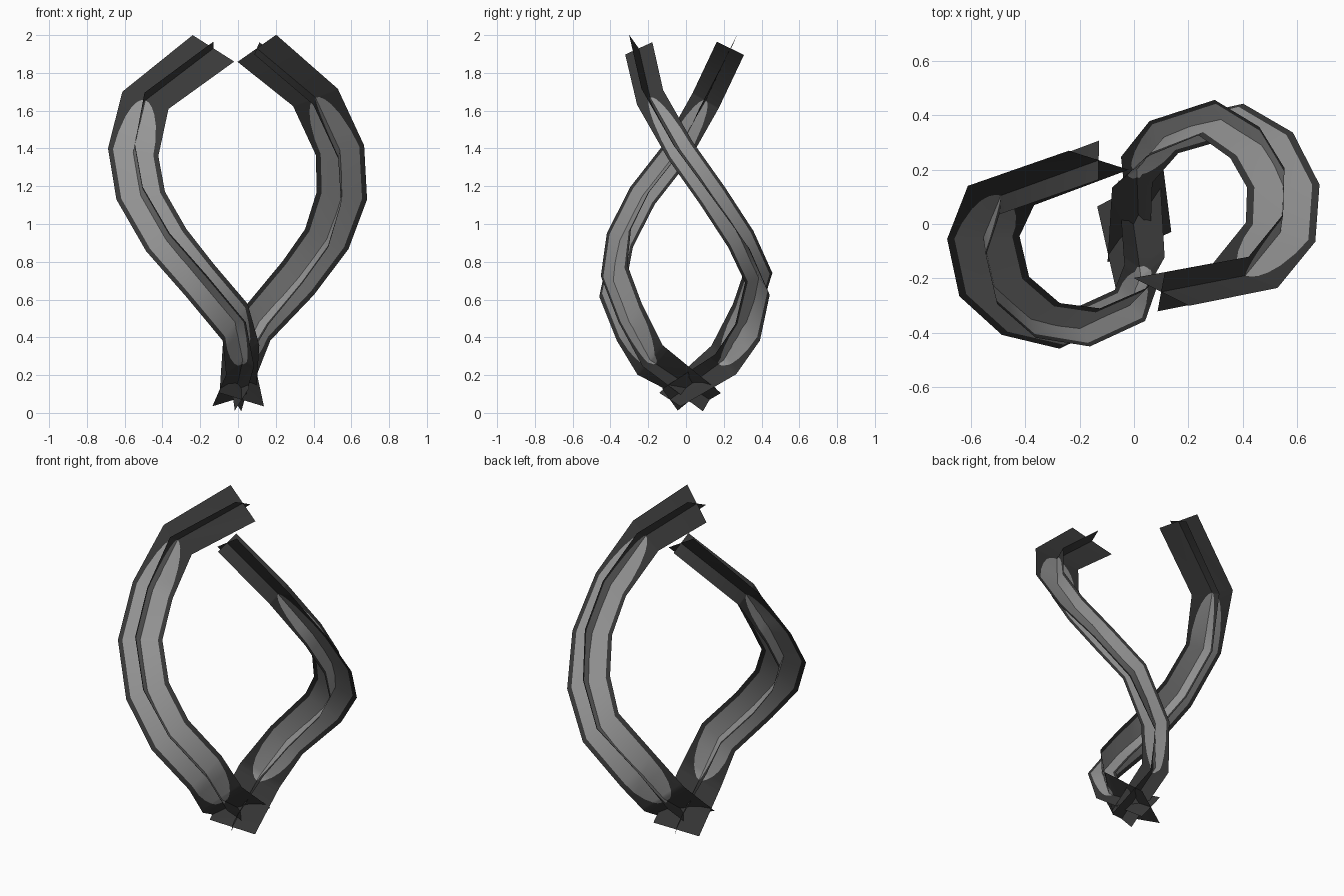
import bpy, bmesh, math
from mathutils import Vector

old = bpy.data.objects.get("Cube")
if old:
    bpy.data.objects.remove(old, do_unlink=True)


def material(name, grey):
    m = bpy.data.materials.new(name)
    m.use_nodes = True
    color = (grey, grey, grey, 1)
    m.diffuse_color = color
    m.node_tree.nodes["Principled BSDF"].inputs["Base Color"].default_value = color
    return m


DARK = material("dark grey", 0.04)
LIGHT = material("light grey", 0.31)

# Path of each arm, top to base: centre and direction of the wide fin
LEFT_PATH = [
    ((0.10, -0.25, 1.93), (0.10, -0.05, 0.07)),
    ((0.41, -0.19, 1.67), (0.117, -0.045, 0.045)),
    ((0.54, -0.03, 1.39), (0.127, -0.035, 0.025)),
    ((0.55, 0.14, 1.15), (0.132, 0.005, -0.02)),
    ((0.47, 0.29, 0.92), (0.11, 0.045, -0.05)),
    ((0.32, 0.385, 0.715), (0.078, 0.055, -0.085)),
    ((0.11, 0.32, 0.48), (0.06, 0.07, -0.095)),
    ((0.01, 0.20, 0.28), (0.09, 0.065, -0.075)),
    ((0.02, -0.085, 0.07), (0.115, 0.055, -0.035)),
]
RIGHT_PATH = [
    ((-0.13, 0.235, 1.93), (-0.11, 0.035, 0.07)),
    ((-0.49, 0.105, 1.655), (-0.12, 0.035, 0.045)),
    ((-0.555, -0.05, 1.38), (-0.13, -0.005, 0.02)),
    ((-0.515, -0.23, 1.15), (-0.125, -0.035, -0.02)),
    ((-0.38, -0.35, 0.915), (-0.10, -0.055, -0.055)),
    ((-0.20, -0.385, 0.70), (-0.07, -0.07, -0.08)),
    ((-0.015, -0.30, 0.48), (-0.065, -0.065, -0.095)),
    ((0.025, -0.19, 0.28), (-0.085, -0.065, -0.075)),
    ((-0.02, 0.125, 0.07), (-0.115, -0.06, -0.035)),
]
WIDE, NARROW = 0.135, 0.08
STRIPE = 0.8                  # share of the fin width that is light
STRIPE_START, STRIPE_END = 1.0, 7.1


def frames(path):
    """Centre, wide axis and narrow axis at every path point."""
    pts = [Vector(p) for p, w in path]
    steps = [(b - a).normalized() for a, b in zip(pts, pts[1:])]
    tangents = [a + b for a, b in zip(steps[:1] + steps, steps + steps[-1:])]
    result = []
    for p, t, (_, w) in zip(pts, tangents, path):
        w = Vector(w).normalized()
        result.append((p, w, t.cross(w).normalized()))
    return result


def sample(rows, s):
    """Interpolated frame at path position s."""
    i = min(int(s), len(rows) - 2)
    return [a.lerp(b, s - i) for a, b in zip(rows[i], rows[i + 1])]


def fin(name, rows, axis, half):
    """Flat ribbon along the arm with a round-ended light stripe."""
    tips = [0.0, 0.02, 0.08, 0.2, 0.4, 0.7]
    stops = set(range(len(rows)))
    stops |= {STRIPE_START + f for f in tips} | {STRIPE_END - f for f in tips}
    stops = sorted(stops)

    bm = bmesh.new()
    grid = []
    for s in stops:
        f = min(1, max(0, min(s - STRIPE_START, STRIPE_END - s)))
        inner = STRIPE * math.sqrt(1 - (1 - f) ** 2)
        frame = sample(rows, s)
        grid.append([bm.verts.new(frame[0] + frame[axis] * half * u)
                     for u in (-1, -inner, inner, 1)])
    for s, a, b in zip(stops, grid, grid[1:]):
        striped = STRIPE_START <= s < STRIPE_END
        for k in range(3):
            face = bm.faces.new((a[k], a[k + 1], b[k + 1], b[k]))
            face.material_index = int(striped and k == 1)
            face.smooth = True
    bmesh.ops.remove_doubles(bm, verts=bm.verts, dist=0.0001)

    mesh = bpy.data.meshes.new(name)
    bm.to_mesh(mesh)
    bm.free()
    mesh.materials.append(DARK)
    mesh.materials.append(LIGHT)
    bpy.context.collection.objects.link(bpy.data.objects.new(name, mesh))


# Two twisted arms facing each other, each a pair of crossed fins
for side, path in (("left", LEFT_PATH), ("right", RIGHT_PATH)):
    rows = frames(path)
    fin(side + "_arm_wide_fin", rows, 1, WIDE)
    fin(side + "_arm_narrow_fin", rows, 2, NARROW)
